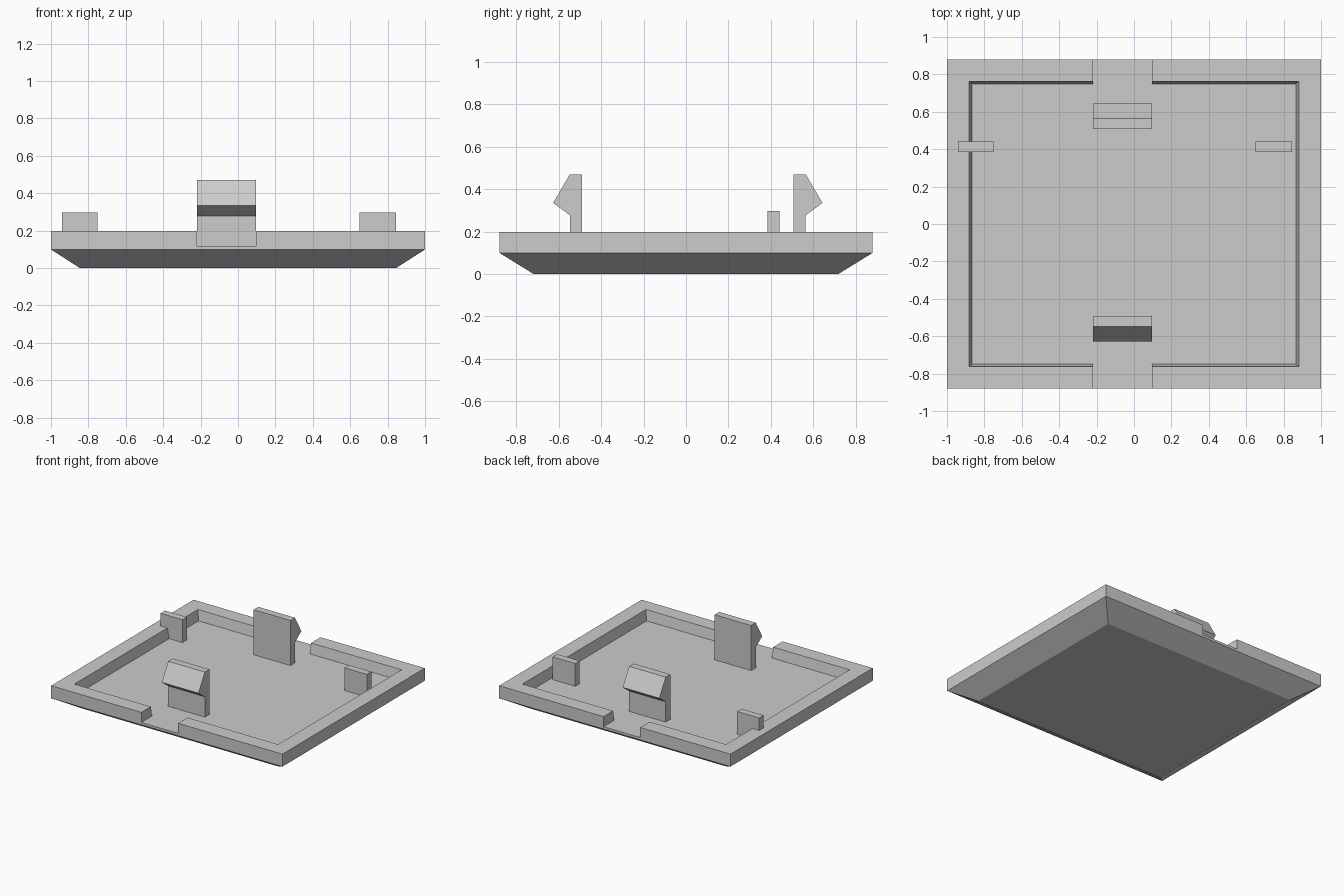
import bpy
import bmesh

cube = bpy.data.objects.get("Cube")
if cube:
    bpy.data.objects.remove(cube, do_unlink=True)

grey = bpy.data.materials.new("plain grey")
grey.use_nodes = True
colour = (0.604, 0.604, 0.604, 1)
grey.diffuse_color = colour
grey.node_tree.nodes["Principled BSDF"].inputs["Base Color"].default_value = colour

RIM, FLOOR, CHAMFER = 0.197, 0.118, 0.099
SLOT = (-0.22, 0.097)  # x range shared by the clips and the rim gaps


def finish(name, bm):
    """Turn a bmesh into a flat-shaded grey object."""
    bmesh.ops.recalc_face_normals(bm, faces=bm.faces[:])
    mesh = bpy.data.meshes.new(name)
    bm.to_mesh(mesh)
    bm.free()
    mesh.materials.append(grey)
    obj = bpy.data.objects.new(name, mesh)
    bpy.context.collection.objects.link(obj)
    return obj


def loft(name, rings):
    """Skin a stack of matching point rings and cap both ends."""
    bm = bmesh.new()
    loops = [[bm.verts.new(p) for p in ring] for ring in rings]
    for a, b in zip(loops, loops[1:]):
        for i in range(len(a)):
            j = (i + 1) % len(a)
            bm.faces.new((a[i], a[j], b[j], b[i]))
    bm.faces.new(loops[0])
    bm.faces.new(loops[-1])
    return finish(name, bm)


def rect(x, y, z):
    return [(-x, -y, z), (x, -y, z), (x, y, z), (-x, y, z)]


def extrude_x(name, profile, x_range):
    return loft(name, [[(x, y, z) for y, z in profile] for x in x_range])


def box(name, x_range, y0, y1, z0, z1):
    return extrude_x(name, [(y0, z0), (y1, z0), (y1, z1), (y0, z1)], x_range)


# Tray: chamfered underside, upright edge, rim and recessed floor
tray = loft("tray", [
    rect(0.845, 0.72, 0),
    rect(1, 0.88, CHAMFER),
    rect(1, 0.88, RIM),
    rect(0.881, 0.763, RIM),
    rect(0.865, 0.748, FLOOR),
])

# Gaps through the front and back rims, level with the floor
cutter = box("rim_gap_cutter", SLOT, -1, 1, FLOOR, RIM + 0.1)
cutter.hide_render = True
cut = tray.modifiers.new("rim gaps", "BOOLEAN")
cut.operation = "DIFFERENCE"
cut.solver = "EXACT"
cut.object = cutter
bpy.context.view_layer.objects.active = tray
bpy.ops.object.modifier_apply(modifier=cut.name)
bpy.data.objects.remove(cutter, do_unlink=True)

# Snap clips: upright stem with an outward barb
for name, side, inner in (("front_clip", -1, 0.491), ("back_clip", 1, 0.508)):
    profile = [(0, FLOOR), (0, 0.47), (0.057, 0.47),
               (0.136, 0.335), (0.057, 0.277), (0.057, FLOOR)]
    extrude_x(name, [(side * (inner + d), z) for d, z in profile], SLOT)

# Locating tabs near the side rims
for name, x_range in (("right_tab", (-0.94, -0.75)), ("left_tab", (0.65, 0.845))):
    box(name, x_range, 0.385, 0.44, FLOOR, 0.296)
